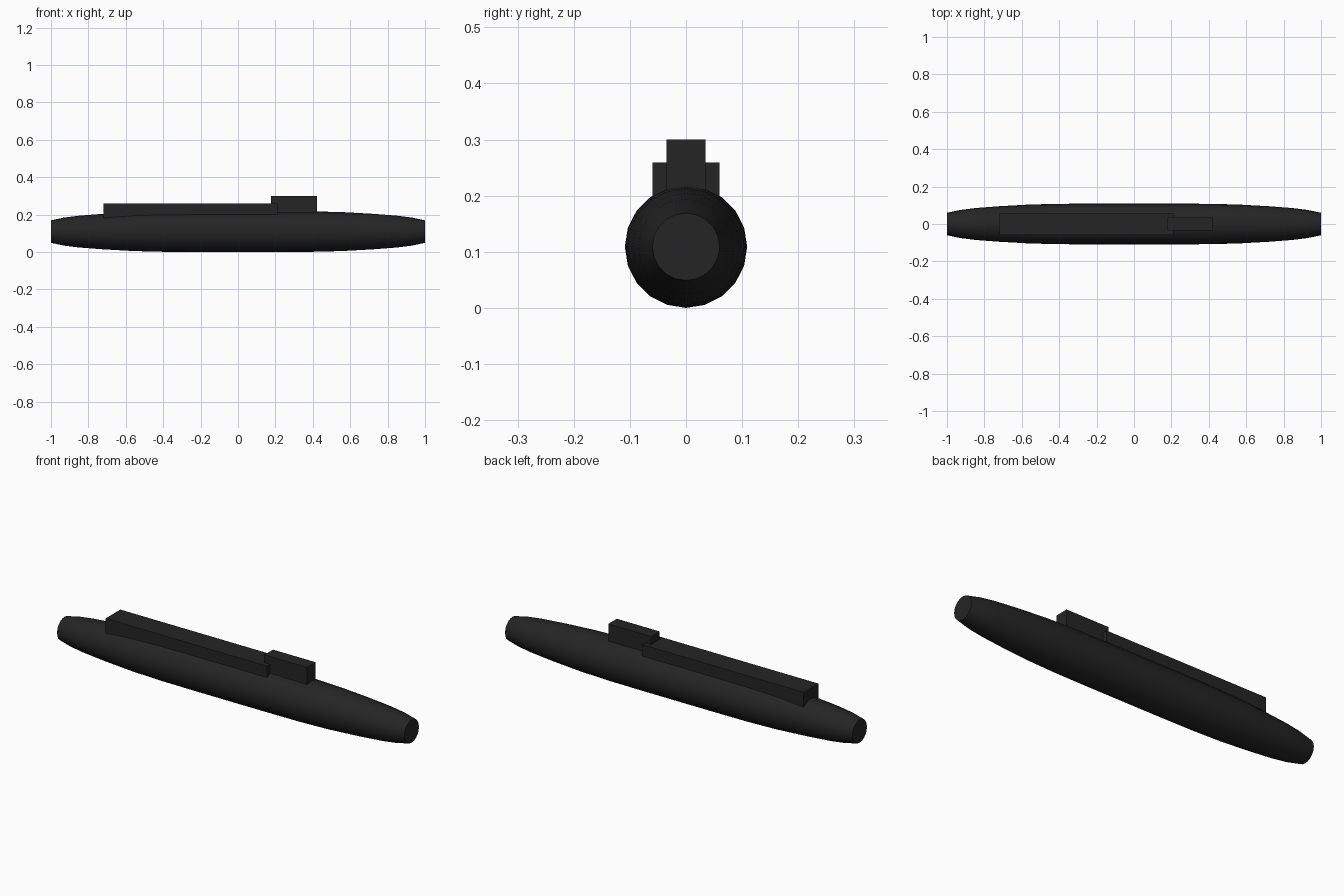
import bpy
import bmesh
from math import cos, sin, pi, radians

cube = bpy.data.objects.get("Cube")
if cube:
    bpy.data.objects.remove(cube, do_unlink=True)

# Near-black paint shared by every part
paint = bpy.data.materials.new("matte black")
paint.use_nodes = True
colour = (0.018, 0.018, 0.018, 1)
paint.diffuse_color = colour
paint.node_tree.nodes["Principled BSDF"].inputs["Base Color"].default_value = colour


def add_object(name, bm):
    bmesh.ops.recalc_face_normals(bm, faces=bm.faces)
    mesh = bpy.data.meshes.new(name)
    bm.to_mesh(mesh)
    bm.free()
    mesh.materials.append(paint)
    obj = bpy.data.objects.new(name, mesh)
    bpy.context.collection.objects.link(obj)
    return obj


def add_box(name, low, high):
    bm = bmesh.new()
    bmesh.ops.create_cube(bm, size=1)
    for v in bm.verts:
        v.co = [(a + b) / 2 + c * (b - a) for a, b, c in zip(low, high, v.co)]
    return add_object(name, bm)


# Hull: round sections along x, tapering to a flat disc at both ends
SIDES = 20
CENTRE_Z = 0.109
half = [(0.2, 0.109), (0.4, 0.108), (0.56, 0.104), (0.72, 0.095),
        (0.85, 0.085), (0.93, 0.075), (1.0, 0.06)]
stations = [(-x, r) for x, r in reversed(half)] + half

bm = bmesh.new()
rings = []
for x, r in stations:
    angles = [2 * pi * i / SIDES for i in range(SIDES)]
    rings.append([bm.verts.new((x, r * cos(a), CENTRE_Z + r * sin(a))) for a in angles])
for a, b in zip(rings, rings[1:]):
    for i in range(SIDES):
        j = (i + 1) % SIDES
        bm.faces.new((a[i], a[j], b[j], b[i]))
bm.faces.new(rings[0])
bm.faces.new(rings[-1])
hull = add_object("hull", bm)

bpy.ops.object.select_all(action="DESELECT")
hull.select_set(True)
bpy.context.view_layer.objects.active = hull
bpy.ops.object.shade_smooth_by_angle(angle=radians(30))

# Raised deck casing and the conning tower, both sunk into the hull
add_box("deck_casing", (-0.72, -0.06, 0.15), (0.21, 0.06, 0.259))
add_box("conning_tower", (0.177, -0.035, 0.15), (0.423, 0.035, 0.3))
